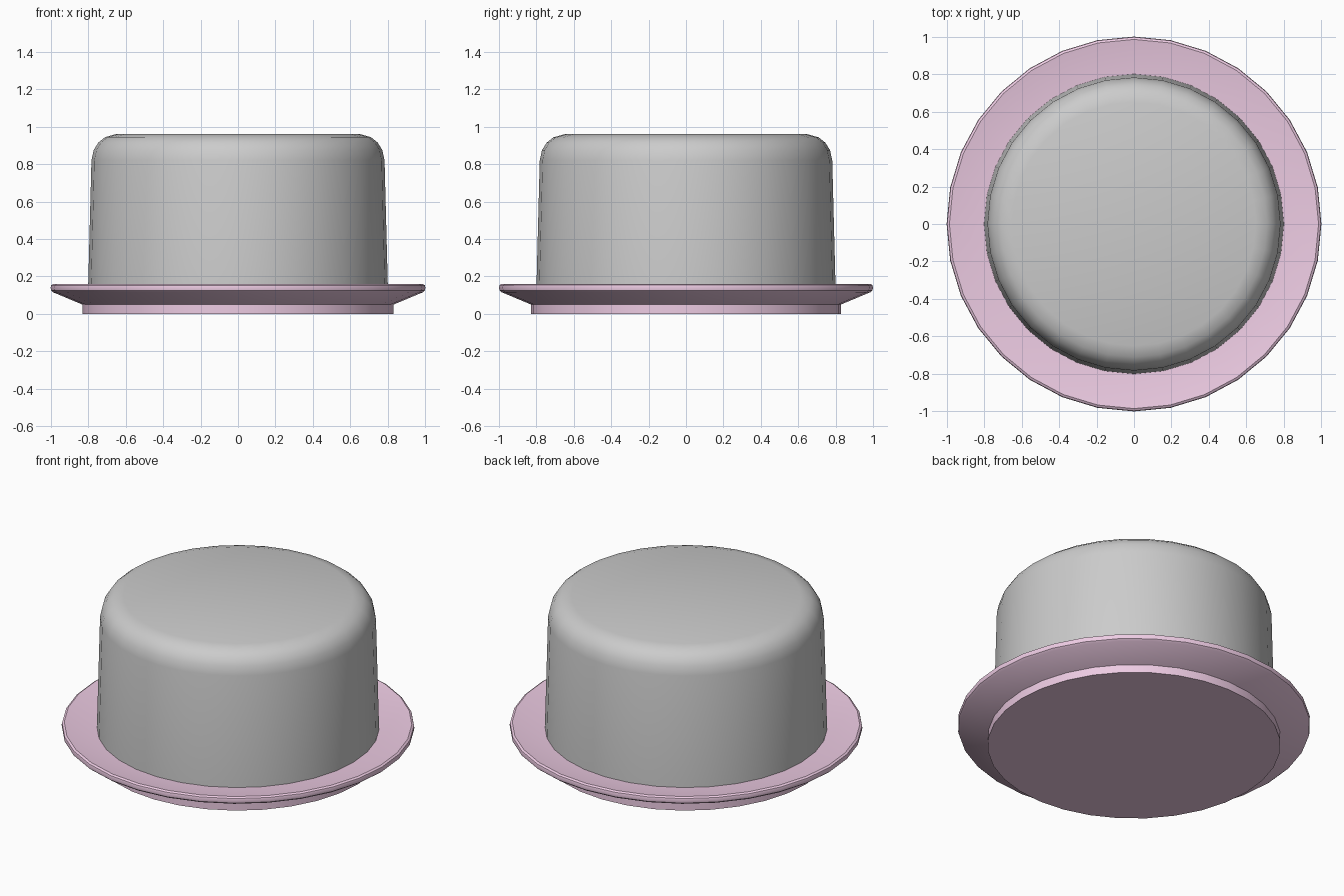
import bpy, bmesh, math

if "Cube" in bpy.data.objects:
    bpy.data.objects.remove(bpy.data.objects["Cube"])

SEGMENTS = 32


def lathe(name, profile, color=None):
    """Spin an (r, z) profile around z; both ends lie on the axis."""
    bm = bmesh.new()
    rings = []
    for r, z in profile:
        if r == 0:
            rings.append([bm.verts.new((0, 0, z))] * SEGMENTS)
        else:
            rings.append([bm.verts.new((r * math.cos(a), r * math.sin(a), z))
                          for a in (2 * math.pi * i / SEGMENTS for i in range(SEGMENTS))])
    for low, high in zip(rings, rings[1:]):
        for i in range(SEGMENTS):
            j = (i + 1) % SEGMENTS
            corners = list(dict.fromkeys((low[i], low[j], high[j], high[i])))
            bm.faces.new(corners)
    bmesh.ops.recalc_face_normals(bm, faces=bm.faces)
    mesh = bpy.data.meshes.new(name)
    bm.to_mesh(mesh)
    bm.free()
    obj = bpy.data.objects.new(name, mesh)
    bpy.context.collection.objects.link(obj)
    if color:
        mat = bpy.data.materials.new(name + "_color")
        mat.diffuse_color = color
        mat.use_nodes = True
        mat.node_tree.nodes["Principled BSDF"].inputs["Base Color"].default_value = mat.diffuse_color
        mesh.materials.append(mat)
    bpy.ops.object.select_all(action='DESELECT')
    obj.select_set(True)
    bpy.context.view_layer.objects.active = obj
    bpy.ops.object.shade_smooth_by_angle(angle=math.radians(32))
    return obj


# Plate: straight foot, flared underside, rounded lip, shallow dished top
lathe("plate", [(0, 0), (0.83, 0), (0.83, 0.05), (0.985, 0.115), (0.997, 0.125),
                (1.0, 0.14), (0.997, 0.153), (0.985, 0.16), (0.8, 0.13), (0, 0.13)],
      (0.85, 0.6, 0.77, 1))

# Cake: slightly tapered side with a rounded top edge
lathe("cake", [(0, 0.13), (0.8, 0.13), (0.782, 0.82), (0.77, 0.875), (0.745, 0.915),
               (0.71, 0.943), (0.65, 0.96), (0, 0.96)])
